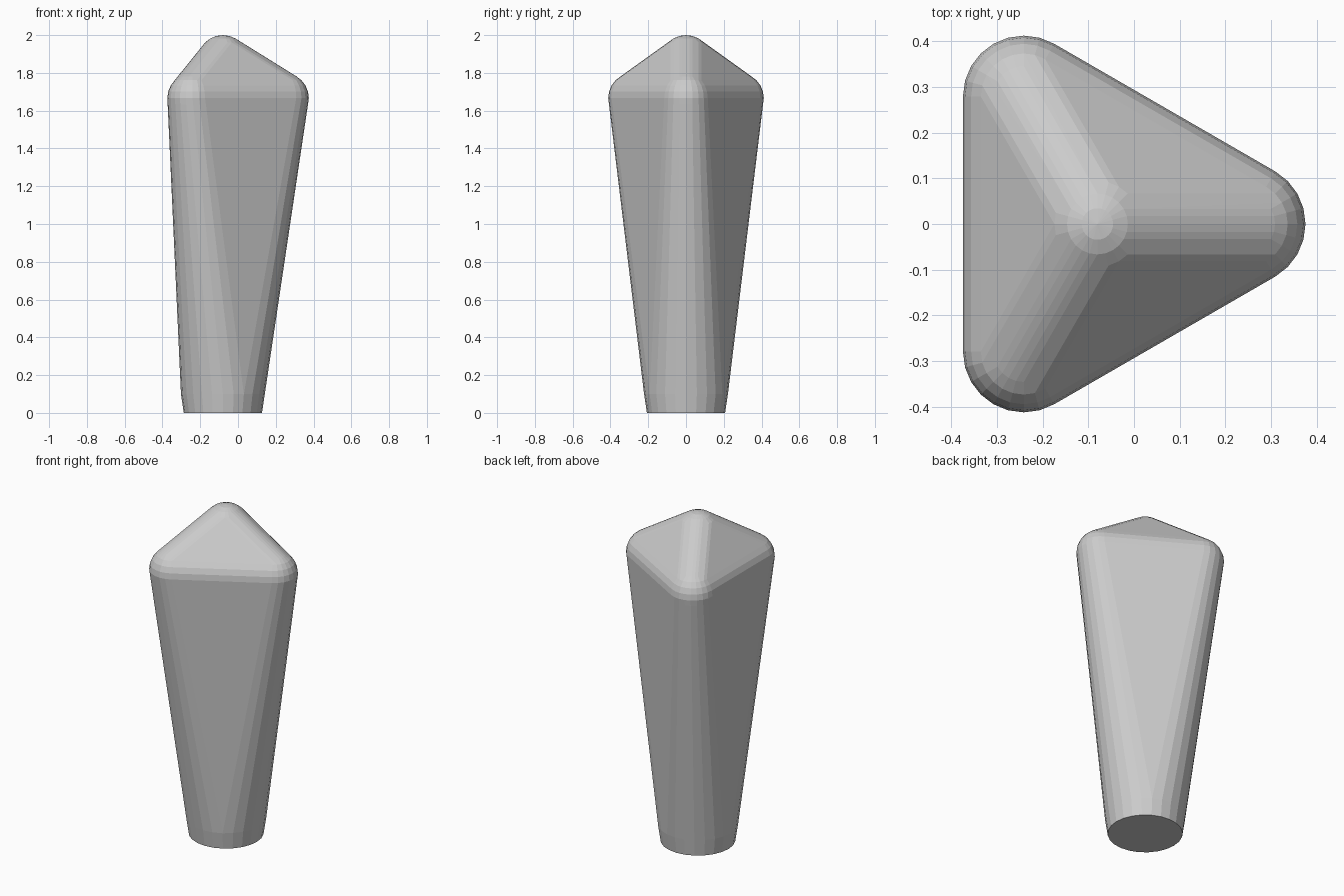
import bpy, bmesh
from math import cos, sin, radians
from mathutils import Matrix

if "Cube" in bpy.data.objects:
    bpy.data.objects.remove(bpy.data.objects["Cube"])

AXIS_X = -0.08      # centre line of the post
R = 0.133           # corner rounding radius
SPREAD = 0.322      # distance of corner spheres from the centre line

bm = bmesh.new()


def ball(x, y, z):
    bmesh.ops.create_uvsphere(bm, u_segments=24, v_segments=12, radius=R,
                              matrix=Matrix.Translation((x, y, z)))


def ring(z, r):
    bmesh.ops.create_circle(bm, segments=24, radius=r,
                            matrix=Matrix.Translation((AXIS_X, 0, z)))


# rounded apex and three rounded shoulder corners
ball(AXIS_X, 0, 2.0 - R)
for deg in (0, 120, 240):
    a = radians(deg)
    ball(AXIS_X + SPREAD * cos(a), SPREAD * sin(a), 1.667)

# round foot with a slight flare
ring(0, 0.207)
ring(0.1, 0.222)

# wrap everything in one convex skin
bmesh.ops.delete(bm, geom=bm.faces[:], context='FACES_ONLY')
hull = bmesh.ops.convex_hull(bm, input=bm.verts[:], use_existing_faces=False)
skin = {f for f in hull["geom"] if isinstance(f, bmesh.types.BMFace)}
keep = {v for f in skin for v in f.verts}
bmesh.ops.delete(bm, geom=[v for v in bm.verts if v not in keep], context='VERTS')
bmesh.ops.delete(bm, geom=[e for e in bm.edges if not e.link_faces], context='EDGES')

# merge coplanar triangles into clean flat faces
bmesh.ops.dissolve_limit(bm, angle_limit=radians(0.5),
                         verts=bm.verts[:], edges=bm.edges[:])
bmesh.ops.recalc_face_normals(bm, faces=bm.faces[:])

mesh = bpy.data.meshes.new("tapered_post")
bm.to_mesh(mesh)
bm.free()
bpy.context.collection.objects.link(bpy.data.objects.new("tapered_post", mesh))
